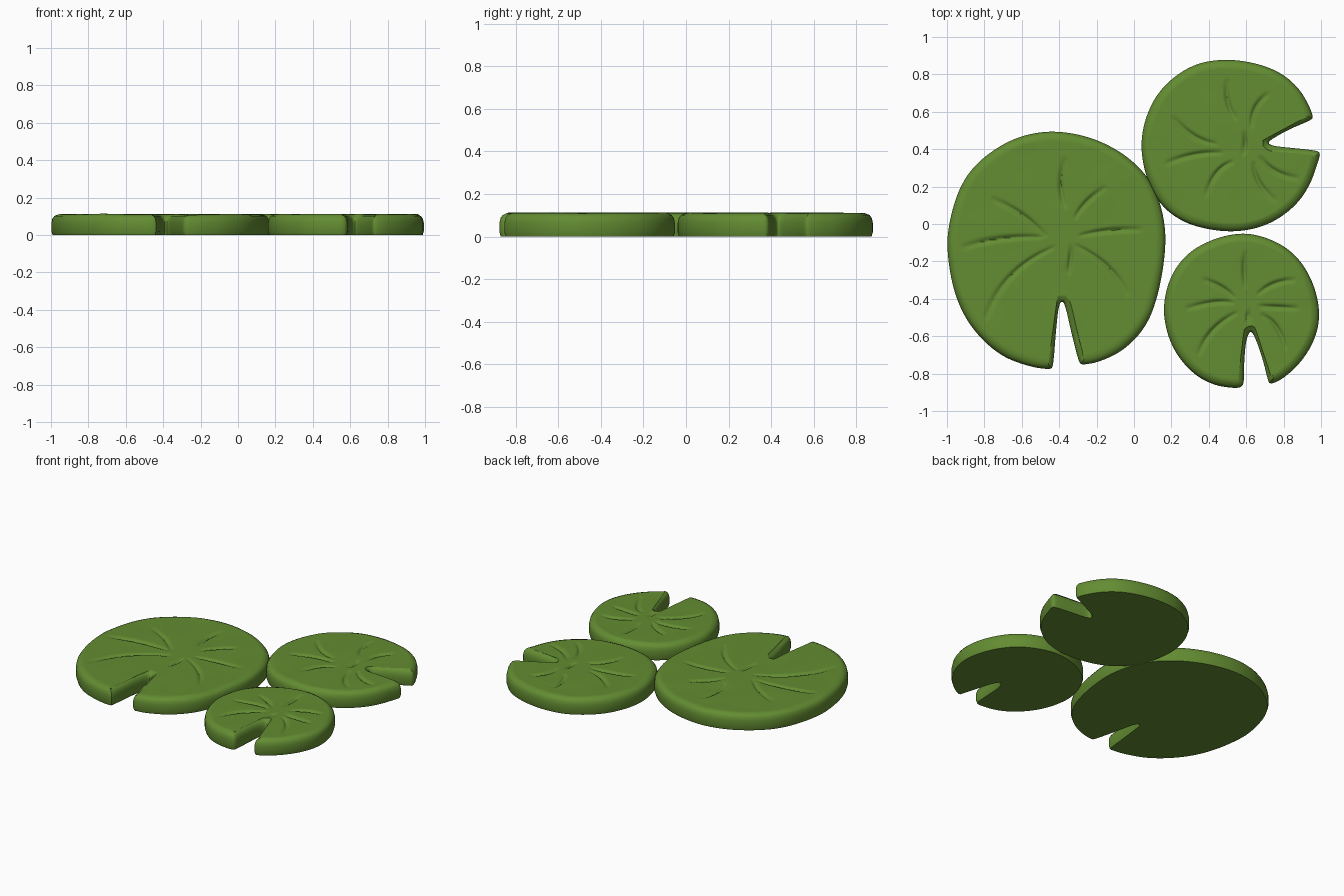
import bpy, bmesh, math
from mathutils import Vector, noise

if "Cube" in bpy.data.objects:
    bpy.data.objects.remove(bpy.data.objects["Cube"])

N, RINGS = 320, 48          # points around each outline, rings across the top

green = bpy.data.materials.new("leaf green")
green.diffuse_color = (0.125, 0.265, 0.032, 1)
green.use_nodes = True
green.node_tree.nodes["Principled BSDF"].inputs["Base Color"].default_value = green.diffuse_color


def pts(flat):
    return [Vector(flat[i:i + 2]) for i in range(0, len(flat), 2)]


def smooth_outline(p):
    """Round the control polygon by corner cutting, then space the points evenly."""
    for _ in range(4):
        p = [q for a, b in zip(p, p[1:] + p[:1]) for q in (a.lerp(b, .25), a.lerp(b, .75))]
    loop = p + p[:1]
    lens = [0]
    for a, b in zip(loop, loop[1:]):
        lens.append(lens[-1] + (b - a).length)
    out, k = [], 0
    for i in range(N):
        s = lens[-1] * i / N
        while lens[k + 1] < s:
            k += 1
        out.append(loop[k].lerp(loop[k + 1], (s - lens[k]) / (lens[k + 1] - lens[k])))
    return out


def vein_curve(p):
    """Quadratic curve through a vein's three points."""
    a, m, b = p
    c = 2 * m - (a + b) / 2
    return [a * (1 - t) ** 2 + c * 2 * t * (1 - t) + b * t * t for t in (i / 8 for i in range(9))]


def groove(q, curves):
    """Depth of the vein grooves at a point on the top."""
    d = 0
    for c, lo, hi in curves:
        if not (lo.x < q.x < hi.x and lo.y < q.y < hi.y):
            continue
        best, along = 1, 0
        for i in range(8):
            e = c[i + 1] - c[i]
            t = max(0, min(1, (q - c[i]).dot(e) / e.length_squared))
            dist = (q - c[i] - e * t).length
            if dist < best:
                best, along = dist, (i + t) / 8
        taper = 0.35 + 0.65 * math.sin(math.pi * along)
        d = max(d, 0.014 * taper * math.exp(-(best / 0.012) ** 2))
    return d


def make_pad(name, hub, outline, veins):
    hub = Vector(hub)
    edge = smooth_outline(pts(outline))
    normal = []
    for i in range(N):
        t = (edge[(i + 1) % N] - edge[i - 1]).normalized()
        normal.append(Vector((t.y, -t.x)))
    curves = []
    for v in veins:
        c = vein_curve(pts(v))
        m = 0.04
        curves.append((c, Vector((min(p.x for p in c) - m, min(p.y for p in c) - m)),
                       Vector((max(p.x for p in c) + m, max(p.y for p in c) + m))))

    def top(q):
        bump = noise.noise(Vector((q.x * 5, q.y * 5, 0.3)))
        return 0.111 + 0.004 * bump - groove(q, curves)

    bm = bmesh.new()
    rings = []
    # side wall and rounded rim
    for inset, z in ((0.003, 0), (-.003, .02), (-.003, .065), (.002, .087), (.012, .101)):
        rings.append([bm.verts.new((*(e - n * inset), z)) for e, n in zip(edge, normal)])
    # top surface, drawn in towards the hub
    rim = [e - n * 0.028 for e, n in zip(edge, normal)]
    for r in range(RINGS):
        ring = []
        for p in rim:
            q = p.lerp(hub, r / RINGS)
            ring.append(bm.verts.new((*q, top(q) - (0.003 if r == 0 else 0))))
        rings.append(ring)
    for a, b in zip(rings, rings[1:]):
        for i in range(N):
            j = (i + 1) % N
            bm.faces.new((a[i], a[j], b[j], b[i]))
    # centre of the top, and the flat underside
    c_top = bm.verts.new((*hub, top(hub)))
    c_bot = bm.verts.new((*hub, 0))
    for i in range(N):
        j = (i + 1) % N
        bm.faces.new((rings[-1][i], rings[-1][j], c_top))
        bm.faces.new((rings[0][j], rings[0][i], c_bot))
    me = bpy.data.meshes.new(name)
    bm.to_mesh(me)
    bm.free()
    me.materials.append(green)
    ob = bpy.data.objects.new(name, me)
    bpy.context.collection.objects.link(ob)
    bpy.ops.object.select_all(action='DESELECT')
    ob.select_set(True)
    bpy.context.view_layer.objects.active = ob
    bpy.ops.object.shade_smooth_by_angle(angle=math.radians(50))


# large pad, notch towards the front
make_pad("large_lily_pad", (-.365, -.07), [
    -.275, -.75, -.185, -.735, -.05, -.67, .07, -.54, .135, -.35, .17, -.11, .155, .05,
    .11, .185, .04, .29, -.08, .39, -.24, .465, -.425, .497, -.585, .475, -.72, .415,
    -.855, .31, -.935, .185, -.985, .015, -1, -.135, -.96, -.375, -.87, -.555, -.72, -.70,
    -.56, -.76, -.45, -.775, -.435, -.765, -.42, -.565, -.405, -.43, -.385, -.405,
    -.365, -.43, -.33, -.59, -.29, -.745],
    [(-.37, .10, -.39, .21, -.37, .34), (-.31, .04, -.25, .12, -.16, .19),
     (-.28, -.06, -.13, -.035, .03, -.03), (-.30, -.12, -.14, -.23, -.04, -.37),
     (-.335, -.13, -.34, -.19, -.35, -.26), (-.44, -.13, -.66, -.28, -.79, -.50),
     (-.50, -.07, -.72, -.08, -.91, -.125), (-.48, -.06, -.60, .05, -.75, .13)])

# medium pad, notch towards the right
make_pad("medium_lily_pad", (.60, .40), [
    .95, .56, .955, .575, .93, .64, .875, .73, .78, .81, .645, .86, .485, .88, .325, .855,
    .18, .76, .085, .63, .035, .45, .06, .265, .135, .11, .255, .015, .405, -.03,
    .565, -.04, .725, 0, .86, .095, .94, .21, .985, .345, .993, .375, .98, .39, .83, .405,
    .735, .415, .71, .435, .74, .46, .83, .51],
    [(.54, .57, .50, .66, .50, .76), (.63, .53, .65, .62, .71, .69),
     (.59, .38, .595, .43, .59, .48), (.43, .43, .32, .47, .22, .56),
     (.46, .38, .32, .37, .18, .325), (.52, .33, .44, .27, .39, .16),
     (.64, .32, .67, .22, .75, .13), (.68, .35, .76, .28, .87, .245)])

# small pad, notch towards the front
make_pad("small_lily_pad", (.605, -.425), [
    .73, -.855, .795, -.825, .885, -.745, .96, -.63, .993, -.50, .97, -.35, .90, -.21,
    .805, -.12, .68, -.065, .565, -.05, .43, -.08, .295, -.15, .20, -.27, .157, -.43,
    .175, -.575, .23, -.70, .325, -.805, .43, -.86, .535, -.875, .575, -.87, .585, -.845,
    .585, -.75, .595, -.62, .62, -.565, .645, -.59, .69, -.715, .72, -.84],
    [(.595, -.33, .59, -.24, .595, -.16), (.67, -.37, .75, -.32, .85, -.30),
     (.68, -.44, .77, -.445, .87, -.45), (.69, -.49, .76, -.55, .81, -.66),
     (.615, -.47, .61, -.50, .61, -.54), (.54, -.48, .42, -.57, .35, -.69),
     (.52, -.42, .42, -.42, .29, -.45), (.53, -.39, .47, -.34, .38, -.30)])
